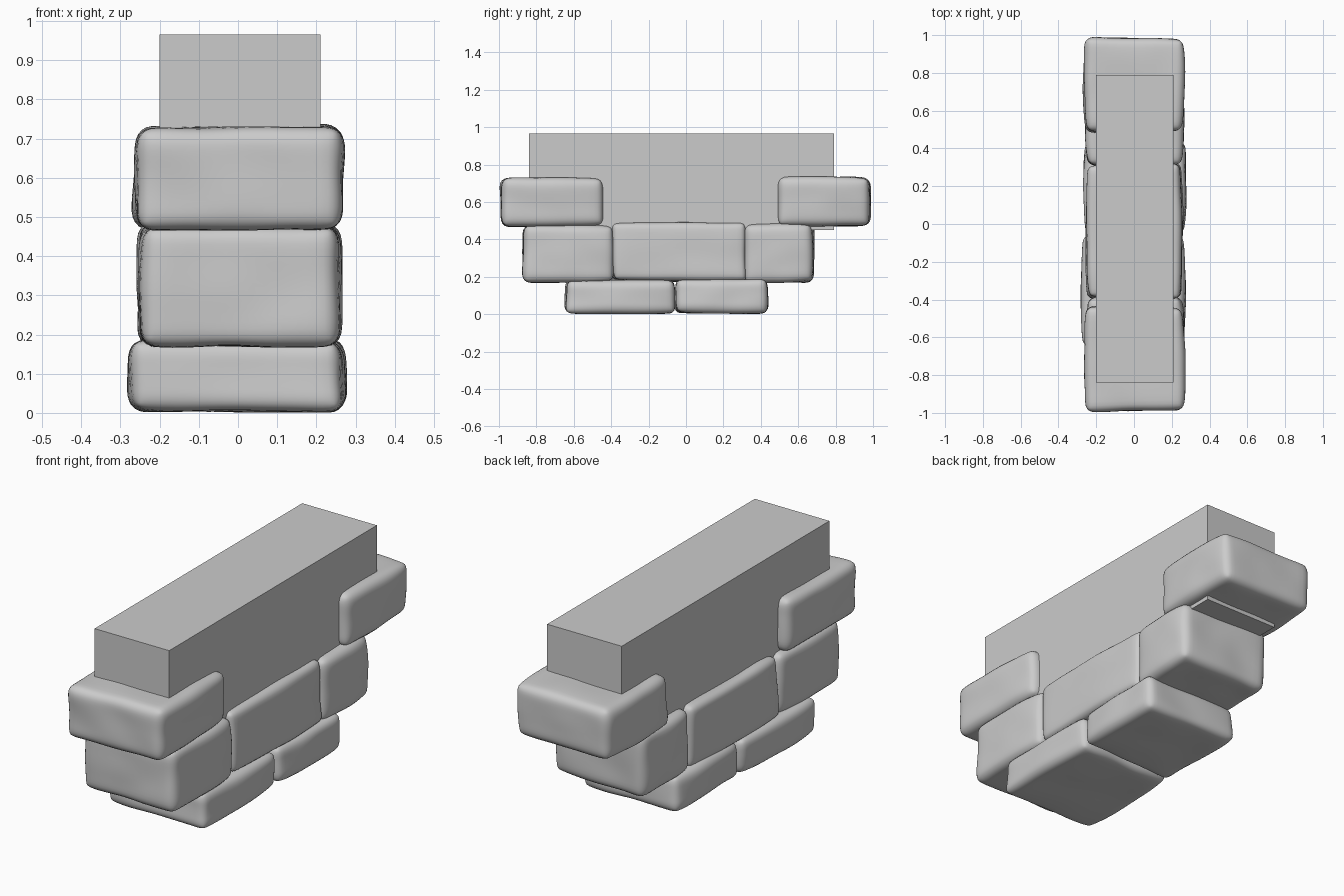
import bpy, bmesh, math, random
from mathutils import Vector, noise

cube = bpy.data.objects.get("Cube")
if cube:
    bpy.data.objects.remove(cube, do_unlink=True)

grey = bpy.data.materials.new("stone_grey")
grey.use_nodes = True
colour = (0.6, 0.6, 0.6, 1)
grey.diffuse_color = colour
grey.node_tree.nodes["Principled BSDF"].inputs["Base Color"].default_value = colour
random.seed(4)


def box(bm, x, y, z):
    """Axis-aligned box from three (low, high) ranges."""
    bmesh.ops.create_cube(bm, size=1)
    for v in bm.verts:
        v.co = [r[0] if c < 0 else r[1] for c, r in zip(v.co, (x, y, z))]


def add_object(name, bm):
    mesh = bpy.data.meshes.new(name)
    bm.to_mesh(mesh)
    bm.free()
    mesh.materials.append(grey)
    obj = bpy.data.objects.new(name, mesh)
    bpy.context.collection.objects.link(obj)
    return obj


def stone(name, x, y, z, bevel=0.045):
    """Worn block: uneven corners, rounded edges and gently rippled faces."""
    bm = bmesh.new()
    box(bm, x, y, z)
    mid = Vector([sum(r) / 2 for r in (x, y, z)])
    for v in bm.verts:
        for i, amount in enumerate((0.016, 0.018, 0.01)):
            v.co[i] -= math.copysign(random.uniform(0, amount), v.co[i] - mid[i])
    bmesh.ops.bevel(bm, geom=bm.edges[:], offset=bevel, segments=3,
                    profile=0.55, affect='EDGES')
    long_edges = [e for e in bm.edges if e.calc_length() > 0.08]
    bmesh.ops.subdivide_edges(bm, edges=long_edges, cuts=5, use_grid_fill=True)
    bm.normal_update()
    moves = []
    for v in bm.verts:
        ripple = noise.noise(v.co * 7 + mid * 3) * 0.009
        # Faces swell slightly towards their middles on the long sides
        swell = 0.012 * abs(v.normal.x) * (1 - ((v.co.y - mid.y) / (y[1] - y[0]) * 2) ** 2)
        moves.append(v.normal * (ripple + swell))
    for v, move in zip(bm.verts, moves):
        v.co += move
        v.co.z = max(v.co.z, 0)
    obj = add_object(name, bm)
    smooth = obj.modifiers.new("smooth", 'SUBSURF')
    smooth.levels = smooth.render_levels = 1
    for p in obj.data.polygons:
        p.use_smooth = True


# Plain rectangular core
bm = bmesh.new()
box(bm, (-0.2, 0.21), (-0.84, 0.79), (0.45, 0.965))
for v in bm.verts:
    if v.co.z < 0.5:
        v.co.y = max(-0.8, min(0.64, v.co.y)) if v.co.z < 0.4 else v.co.y
add_object("core_block", bm)

# Bottom course
stone("bottom_front_stone", (-0.275, 0.27), (-0.65, -0.05), (0.0, 0.19), 0.04)
stone("bottom_back_stone", (-0.265, 0.275), (-0.065, 0.445), (0.0, 0.19), 0.04)

# Middle course
stone("middle_front_stone", (-0.25, 0.26), (-0.885, -0.38), (0.165, 0.48))
stone("middle_centre_stone", (-0.25, 0.255), (-0.405, 0.325), (0.175, 0.49), 0.035)
stone("middle_back_stone", (-0.25, 0.26), (0.305, 0.69), (0.165, 0.49))

# Top end stones
stone("top_front_stone", (-0.26, 0.265), (-1.0, -0.43), (0.465, 0.735))
stone("top_back_stone", (-0.265, 0.265), (0.475, 1.0), (0.465, 0.735))
